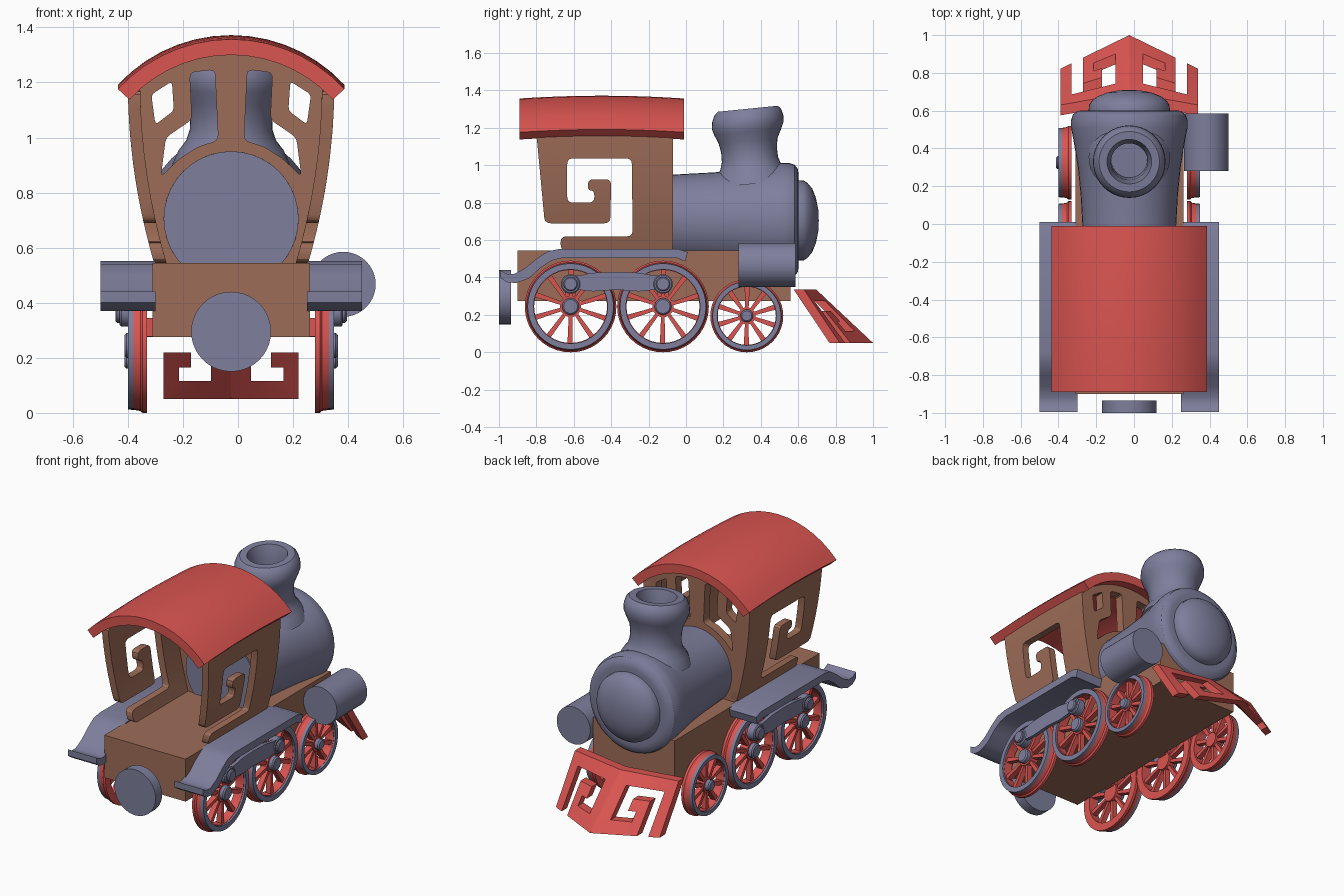
import bpy, bmesh
from math import sin, cos, pi, sqrt, radians
from mathutils import Vector

if "Cube" in bpy.data.objects:
    bpy.data.objects.remove(bpy.data.objects["Cube"])

CX = -0.025  # centre line of the engine


def material(name, rgb):
    m = bpy.data.materials.new(name)
    m.diffuse_color = (*rgb, 1)
    m.use_nodes = True
    m.node_tree.nodes["Principled BSDF"].inputs["Base Color"].default_value = m.diffuse_color
    return m


RED = material("red paint", (0.70, 0.09, 0.082))
BROWN = material("brown wood", (0.34, 0.15, 0.096))
STEEL = material("blue grey metal", (0.21, 0.21, 0.335))


def finish(name, bm, mat, warp, cuts=()):
    for co, no in cuts:
        bmesh.ops.bisect_plane(bm, geom=bm.verts[:] + bm.edges[:] + bm.faces[:],
                               plane_co=co, plane_no=no)
    for v in bm.verts:
        v.co = warp(*v.co)
    bmesh.ops.remove_doubles(bm, verts=bm.verts[:], dist=1e-5)
    bmesh.ops.recalc_face_normals(bm, faces=bm.faces[:])
    me = bpy.data.meshes.new(name)
    bm.to_mesh(me)
    bm.free()
    me.materials.append(mat)
    ob = bpy.data.objects.new(name, me)
    bpy.context.collection.objects.link(ob)
    return ob


def prism(name, loops, lo, hi, mat, warp, cuts=()):
    """Fill outlines (with holes) in the a,b plane, thicken from lo to hi, then warp(a, b, depth)."""
    bm = bmesh.new()
    top = {}
    rings = [[bm.verts.new((a, b, lo)) for a, b in lp] for lp in loops]
    edges = [bm.edges.new((r[i - 1], r[i])) for r in rings for i in range(len(r))]
    fill = bmesh.ops.triangle_fill(bm, edges=edges, normal=(0, 0, 1), use_beauty=True)
    faces = [f for f in fill["geom"] if isinstance(f, bmesh.types.BMFace)]
    for r in rings:
        for v in r:
            top[v] = bm.verts.new((v.co.x, v.co.y, hi))
    for f in faces:
        bm.faces.new([top[v] for v in reversed(f.verts[:])])
    for r in rings:
        for i in range(len(r)):
            bm.faces.new((r[i - 1], r[i], top[r[i]], top[r[i - 1]]))
    return finish(name, bm, mat, warp, cuts)


def lathe(name, prof, mat, warp, seg=40, closed=False):
    """Spin (radius, height) points; warp(a, b, height) places the result."""
    bm = bmesh.new()
    rings = [[bm.verts.new((r * cos(2 * pi * i / seg), r * sin(2 * pi * i / seg), h))
              for i in range(seg)] for r, h in prof]
    for k in range(0 if closed else 1, len(rings)):
        a, b = rings[k - 1], rings[k]
        for i in range(seg):
            bm.faces.new((a[i - 1], a[i], b[i], b[i - 1]))
    return finish(name, bm, mat, warp)


def disc(r, h0, h1, bev=0.0):
    return [(0, h0), (r, h0), (r, h1 - bev), (r - bev, h1), (0, h1)]


def rounded(pts, r=0.03, n=3):
    out = []
    for i, p in enumerate(pts):
        p, a, b = Vector(p), Vector(pts[i - 1]), Vector(pts[(i + 1) % len(pts)])
        p0 = p + (a - p).normalized() * min(r, (a - p).length * 0.45)
        p1 = p + (b - p).normalized() * min(r, (b - p).length * 0.45)
        for k in range(n + 1):
            t = k / n
            out.append(tuple(p0 * (1 - t) ** 2 + p * 2 * t * (1 - t) + p1 * t * t))
    return out


def along_y(cx, cz):
    return lambda a, b, h: (cx + a, h, cz + b)


def box(name, x0, x1, y0, y1, z0, z1, mat):
    return prism(name, [[(x0, y0), (x1, y0), (x1, y1), (x0, y1)]], z0, z1, mat,
                 lambda a, b, d: (a, b, d))


def flare(z):  # half width of the cab at height z
    t = min(max((z - 0.545) / 0.655, 0), 1)
    return 0.28 + 0.095 * (1 - (1 - t) ** 2)


# Chassis and rear buffer
box("chassis", CX - 0.286, CX + 0.286, -0.90, 0.56, 0.275, 0.545, BROWN)
lathe("rear_buffer", disc(0.145, -1.0, -0.935), STEEL, along_y(CX, 0.295))

# Boiler with domed smokebox door
lathe("boiler", [(0, -0.14), (0.245, -0.14), (0.246, -0.05), (0.257, 0.15), (0.272, 0.30),
                 (0.295, 0.44), (0.308, 0.51), (0.308, 0.55), (0.298, 0.58), (0.275, 0.598),
                 (0.245, 0.602), (0.215, 0.602), (0.213, 0.63), (0.20, 0.65), (0.17, 0.675),
                 (0.12, 0.695), (0.06, 0.707), (0, 0.71)], STEEL, along_y(CX, 0.705))

# Chimney, its mouth tilted slightly
lathe("chimney", [(0.215, 0.90), (0.19, 0.955), (0.163, 0.99), (0.15, 1.03), (0.149, 1.08),
                  (0.157, 1.13), (0.18, 1.18), (0.192, 1.215), (0.19, 1.25), (0.178, 1.285),
                  (0.16, 1.302), (0.118, 1.302), (0.112, 1.28), (0.097, 1.20), (0.095, 1.05),
                  (0, 1.05)], STEEL,
      lambda a, b, h: (CX + a, 0.33 + b + 0.02 * max(0, (1.15 - h) / 0.2), h + 0.1 * b))

# Side cylinder, on the right only
lathe("steam_cylinder", disc(0.118, 0.28, 0.585), STEEL, along_y(0.382, 0.467))

# Cab side walls with scroll openings
wall = rounded([(-.07, .545), (-.07, 1.17), (-.80, 1.17), (-.755, .69), (-.405, .69), (-.40, .925),
                (-.525, .925), (-.525, .865), (-.49, .865), (-.49, .80), (-.635, .80),
                (-.635, 1.037), (-.29, 1.037), (-.285, .62), (-.67, .62), (-.67, .545)])
levels = [((0, 0.62 + 0.08 * i, 0), (0, 1, 0)) for i in range(7)]
for s, side in ((-1, "left"), (1, "right")):
    prism("cab_wall_" + side, [wall], -0.045, 0, BROWN,
          lambda a, b, d: (CX + s * (flare(b) + d), a, b), levels)

# Cab front wall with windows either side of the boiler
zs = [0.545, 0.7, 0.85, 1.0, 1.17]
edge = [(flare(z) - 0.006, z) for z in zs]
arch = [(u, 0.813 + sqrt(0.515 ** 2 - u * u)) for u in [0.33 - 0.06 * i for i in range(12)]]
outline = edge + arch + [(-u, z) for u, z in reversed(edge)]
upper = rounded([(.29, 1.156), (.215, 1.204), (.208, 1.098), (.275, 1.047)], 0.015)
lower = rounded([(.255, .858), (.237, 1.0), (.142, 1.065), (.15, 1.236), (.059, 1.247),
                 (.047, .99), (.12, .967), (.19, .922)], 0.02)
holes = [[(s * u, z) for u, z in h] for h in (upper, lower) for s in (-1, 1)]
prism("cab_front_wall", [outline] + holes, -0.13, -0.072, BROWN, lambda a, b, d: (CX + a, d, b))

# Arched roof, bowed a little along its length
angles = [radians(-47.4 + 94.8 * i / 14) for i in range(15)]
roof = [(R * sin(t), 0.813 + R * cos(t)) for R, seq in ((0.559, angles), (0.502, angles[::-1]))
        for t in seq]
prism("roof", [roof], -0.89, -0.01, RED,
      lambda a, b, d: (CX + a, d, b - 0.015 * ((d + 0.45) / 0.44) ** 2),
      [((0, 0, -0.89 + 0.11 * i), (0, 0, 1)) for i in range(1, 8)])

# Running boards, rods and front guard, mirrored
board = [(-.995, .44), (-.96, .42), (-.92, .418), (-.86, .45), (-.80, .50), (-.74, .54),
         (-.68, .552), (-.04, .552), (.01, .535), (-.005, .485), (-.05, .505), (-.66, .505),
         (-.72, .49), (-.78, .45), (-.84, .395), (-.91, .37), (-.96, .375), (-.995, .40)]
rod = rounded([(-.66, .33), (-.58, .335), (-.50, .325), (-.37, .335), (-.25, .325), (-.16, .335),
               (-.085, .33), (-.085, .41), (-.17, .41), (-.25, .425), (-.37, .43), (-.50, .425),
               (-.57, .41), (-.66, .41)], 0.025)
guard = [(0, .05), (.245, .05), (.245, .22), (.145, .22), (.145, .164), (.19, .164), (.19, .115),
         (.073, .115), (.073, .275), (.305, .275), (.305, .05), (.365, .05), (.365, .337), (0, .337)]


def guard_y(u, z):  # V shape that widens towards the ground
    t, k = (0.337 - z) / 0.287, u / 0.365
    return (0.695 - 0.065 * k) * (1 - t) + (1.0 - 0.178 * k) * t


for s, side in ((-1, "left"), (1, "right")):
    out = lambda a, b, d: (CX + s * d, a, b)
    prism("running_board_" + side, [board], 0.275, 0.475, STEEL, out)
    prism("coupling_rod_" + side, [rod], 0.378, 0.40, STEEL, out)
    prism("front_guard_" + side, [guard], -0.055, 0, RED,
          lambda a, b, d: (CX + s * a, guard_y(a, b) + d, b))

    # Wheels: centre along y, radius, hub radius
    for label, y, R, hub in (("rear", -.617, .245, .045), ("middle", -.123, .245, .045),
                             ("front", .325, .195, .034)):
        k, tag = R / 0.245, "_%s_%s" % (label, side)
        at = lambda dz=0: (lambda a, b, h: (CX + s * h, y + a, R + dz + b))
        lathe("wheel_rim" + tag, [(.195 * k, .305), (R, .305), (R, .322), (.236 * k, .33),
                                  (.230 * k, .362), (.195 * k, .362)], RED, at(), closed=True)
        lathe("wheel_tyre" + tag, [(.198 * k, .345), (.232 * k, .345), (.230 * k, .374),
                                   (.198 * k, .374)], STEEL, at(), closed=True)
        spokes = []
        for i in range(10):
            c, n = cos(2 * pi * i / 10 + 0.3), sin(2 * pi * i / 10 + 0.3)
            spokes.append([(r * c - w * n, r * n + w * c) for r, w in
                           ((.036, .009), (.036, -.009), (.2 * k, -.014), (.2 * k, .014))])
        prism("wheel_spokes" + tag, spokes, .318, .352, RED, at())
        lathe("wheel_hub" + tag, disc(hub + .012, .305, .358), RED, at(), 24)
        lathe("hub_cap" + tag, disc(hub, .35, .388, .008), STEEL, at(), 24)
        if label != "front":
            # Crank pins on the rod, and stub brackets to the chassis
            lathe("crank_boss" + tag, disc(.052, .352, .405, .006), STEEL, at(.12), 24)
            lathe("crank_pin" + tag, disc(.038, .40, .42, .006), STEEL, at(.12), 24)
            xs = sorted((CX + s * .28, CX + s * .315))
            box("wheel_bracket" + tag, *xs, y - .03, y + .03, .277, .345, RED)

# Smooth curved surfaces, keep hard edges
for ob in bpy.data.objects:
    ob.select_set(True)
    bpy.context.view_layer.objects.active = ob
bpy.ops.object.shade_smooth_by_angle(angle=radians(32))
